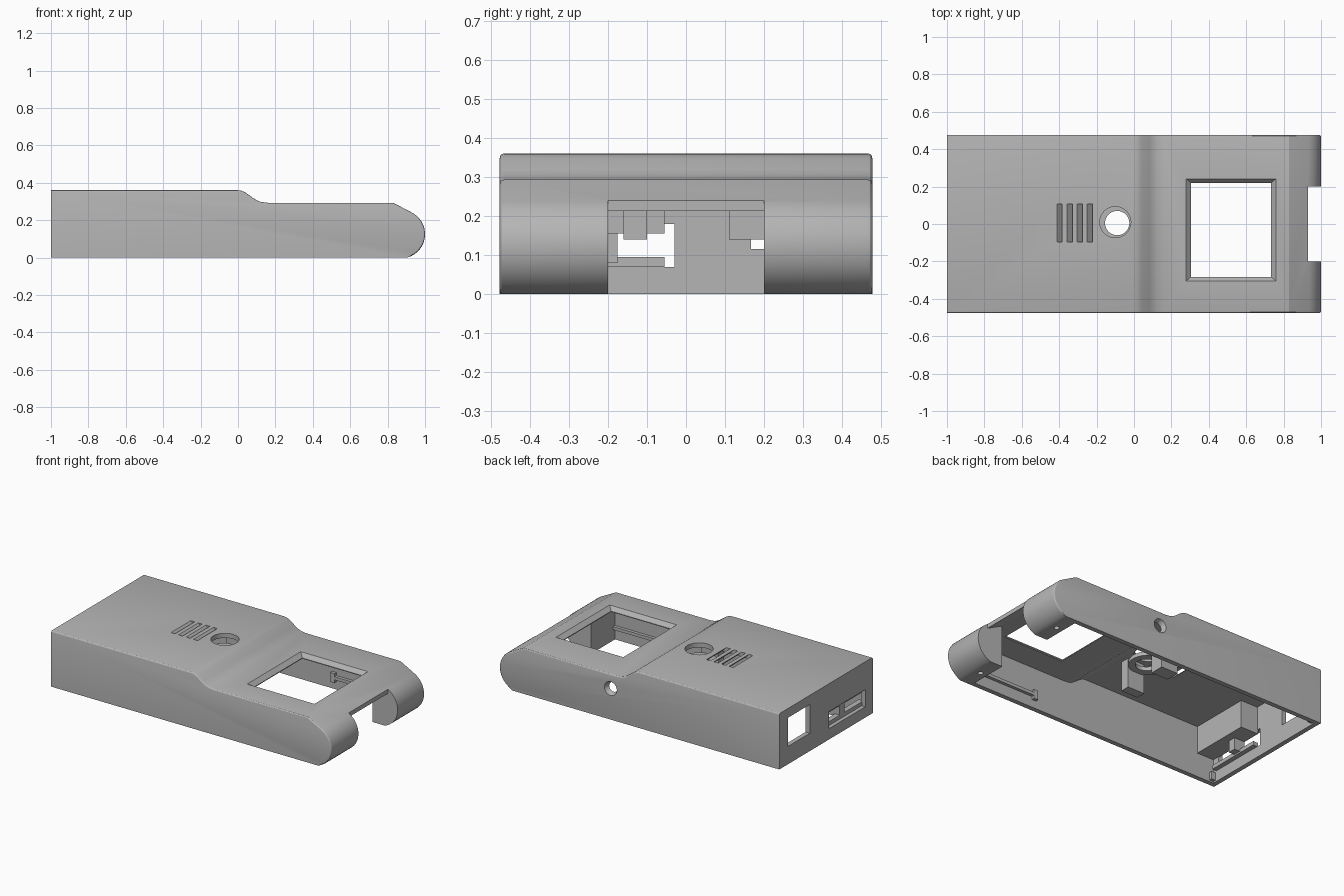
import bpy
import bmesh
from math import sin, cos, radians

cube = bpy.data.objects.get("Cube")
if cube:
    bpy.data.objects.remove(cube)

grey = bpy.data.materials.new("plain grey")
grey.use_nodes = True
grey.diffuse_color = (0.46, 0.46, 0.46, 1)
grey.node_tree.nodes["Principled BSDF"].inputs["Base Color"].default_value = (0.46, 0.46, 0.46, 1)

HALF = 0.477      # half the depth of the case
WALL = 0.03


def finish(name, bm):
    bmesh.ops.recalc_face_normals(bm, faces=bm.faces)
    mesh = bpy.data.meshes.new(name)
    bm.to_mesh(mesh)
    bm.free()
    mesh.materials.append(grey)
    ob = bpy.data.objects.new(name, mesh)
    bpy.context.collection.objects.link(ob)
    return ob


def prism(name, outline, y0, y1, round_edges=0):
    """Extrude an XZ outline along y, optionally rounding the upper rim."""
    bm = bmesh.new()
    face = bm.faces.new([bm.verts.new((x, y0, z)) for x, z in outline])
    new = bmesh.ops.extrude_face_region(bm, geom=[face])["geom"]
    bmesh.ops.translate(bm, vec=(0, y1 - y0, 0),
                        verts=[v for v in new if isinstance(v, bmesh.types.BMVert)])
    if round_edges:
        rim = [e for e in bm.edges
               if abs(e.verts[0].co.y - e.verts[1].co.y) < 1e-5
               and max(v.co.z for v in e.verts) > 0.01
               and max(v.co.x for v in e.verts) > -0.99]
        bmesh.ops.bevel(bm, geom=rim, offset=round_edges, segments=3,
                        profile=0.5, affect='EDGES')
    return finish(name, bm)


def box(name, x0, x1, y0, y1, z0, z1):
    return prism(name, [(x0, z0), (x1, z0), (x1, z1), (x0, z1)], y0, y1)


def cone(name, centre, r_low, r_high, depth, turn=0):
    bpy.ops.mesh.primitive_cone_add(vertices=48, radius1=r_low, radius2=r_high, depth=depth,
                                    location=centre, rotation=(turn, 0, 0))
    ob = bpy.context.object
    ob.name = name
    ob.data.materials.append(grey)
    return ob


def funnel(name, rects):
    """Stack of rectangles (z, x0, x1, y0, y1) joined into a solid."""
    bm = bmesh.new()
    rings = [[bm.verts.new(p) for p in ((a, c, z), (b, c, z), (b, d, z), (a, d, z))]
             for z, a, b, c, d in rects]
    bm.faces.new(rings[0])
    bm.faces.new(rings[-1])
    for low, high in zip(rings, rings[1:]):
        for i in range(4):
            j = (i + 1) % 4
            bm.faces.new((low[i], low[j], high[j], high[i]))
    return finish(name, bm)


def cut(target, cutter):
    mod = target.modifiers.new("cut", 'BOOLEAN')
    mod.operation = 'DIFFERENCE'
    mod.solver = 'EXACT'
    mod.object = cutter
    bpy.context.view_layer.objects.active = target
    bpy.ops.object.modifier_apply(modifier=mod.name)
    bpy.data.objects.remove(cutter)


def smooth(ob):
    bpy.ops.object.select_all(action='DESELECT')
    ob.select_set(True)
    bpy.context.view_layer.objects.active = ob
    bpy.ops.object.shade_smooth_by_angle(angle=radians(24))


# Outer case: tall rear, step down, rounded nose
step = [(0, 0.36), (0.02, 0.357), (0.04, 0.348), (0.08, 0.319),
        (0.1, 0.306), (0.125, 0.297), (0.16, 0.293)]
nose = [(0.87 + 0.13 * cos(radians(a)), 0.125 + 0.13 * sin(radians(a)))
        for a in range(60, -75, -9)]
case = prism("case_shell", [(-1, 0), (-1, 0.36)] + step + [(0.83, 0.293)] + nose + [(0.905, 0)],
             -HALF, HALF, 0.011)

# Hollow inside, leaving solid nose pods at both sides
inner_step = [(x - 0.012, z - WALL) for x, z in step]
cut(case, prism("cavity", [(-1 + WALL, -0.1), (-1 + WALL, 0.36 - WALL)] + inner_step
                + [(0.82, 0.263), (0.82, -0.1)], -HALF + WALL, HALF - WALL))
cut(case, prism("nose_gap", [(0.7, -0.1), (0.7, 0.263), (0.83, 0.263), (0.93, 0.213),
                             (0.93, 0.4), (1.1, 0.4), (1.1, -0.1)], -0.2, 0.2))

# Bevelled screen window
cut(case, funnel("window", [(0.2, 0.305, 0.733, -0.283, 0.22),
                            (0.268, 0.305, 0.733, -0.283, 0.22),
                            (0.298, 0.274, 0.764, -0.309, 0.246)]))

# Slanted sound slots and round button hole
for i in range(4):
    x = -0.412 + i * 0.054
    cut(case, prism("slot", [(x - 0.01, 0.37), (x + 0.018, 0.37),
                             (x + 0.068, 0.32), (x + 0.04, 0.32)], -0.095, 0.107))
cut(case, cone("button_hole", (-0.1, 0.01, 0.35), 0.083, 0.083, 0.1))

# Ports in the rear end
cut(case, box("square_port", -1.1, -0.95, 0.166, 0.39, 0.115, 0.3))
cut(case, box("wide_port", -1.1, -0.95, -0.4, -0.03, 0.07, 0.18))

# Countersunk side hole
cut(case, cone("side_hole", (0.204, HALF - 0.012, 0.2), 0.05, 0.028, 0.05, radians(90)))

# Screw holes under the pods
for y in (-0.34, 0.34):
    cut(case, cone("pod_screw_hole", (0.866, y, 0), 0.016, 0.016, 0.16))
smooth(case)

# Port housing behind the wide opening
box("port_housing", -0.975, -0.85, -0.455, -0.055, 0.155, 0.335)
box("port_sill", -0.975, -0.94, -0.42, -0.055, 0.07, 0.095)
box("port_divider", -0.975, -0.9, -0.225, -0.175, 0.08, 0.17)

# Button carrier hanging under the round hole
ring = cone("button_ring", (-0.1, 0.01, 0.27), 0.115, 0.115, 0.025)
cut(ring, cone("ring_hole", (-0.09, 0.005, 0.27), 0.065, 0.065, 0.1))
smooth(ring)
box("carrier_leg_front", -0.16, -0.04, -0.16, -0.1, 0.14, 0.335)
box("carrier_leg_back", -0.16, -0.04, 0.11, 0.2, 0.14, 0.335)

# Board rails on the side walls and lugs in the rear corners
for side, label in ((-1, "front"), (1, "back")):
    wall, edge = side * (HALF - WALL + 0.005), side * (HALF - WALL - 0.02)
    y0, y1 = min(wall, edge), max(wall, edge)
    box("rail_" + label, 0.36, 0.83, y0, y1, 0.07, 0.09)
    box("rail_stop_" + label, 0.36, 0.39, y0, y1, 0.05, 0.11)
    box("corner_lug_" + label, -0.975, -0.94, y0, y1, 0.01, 0.06)
